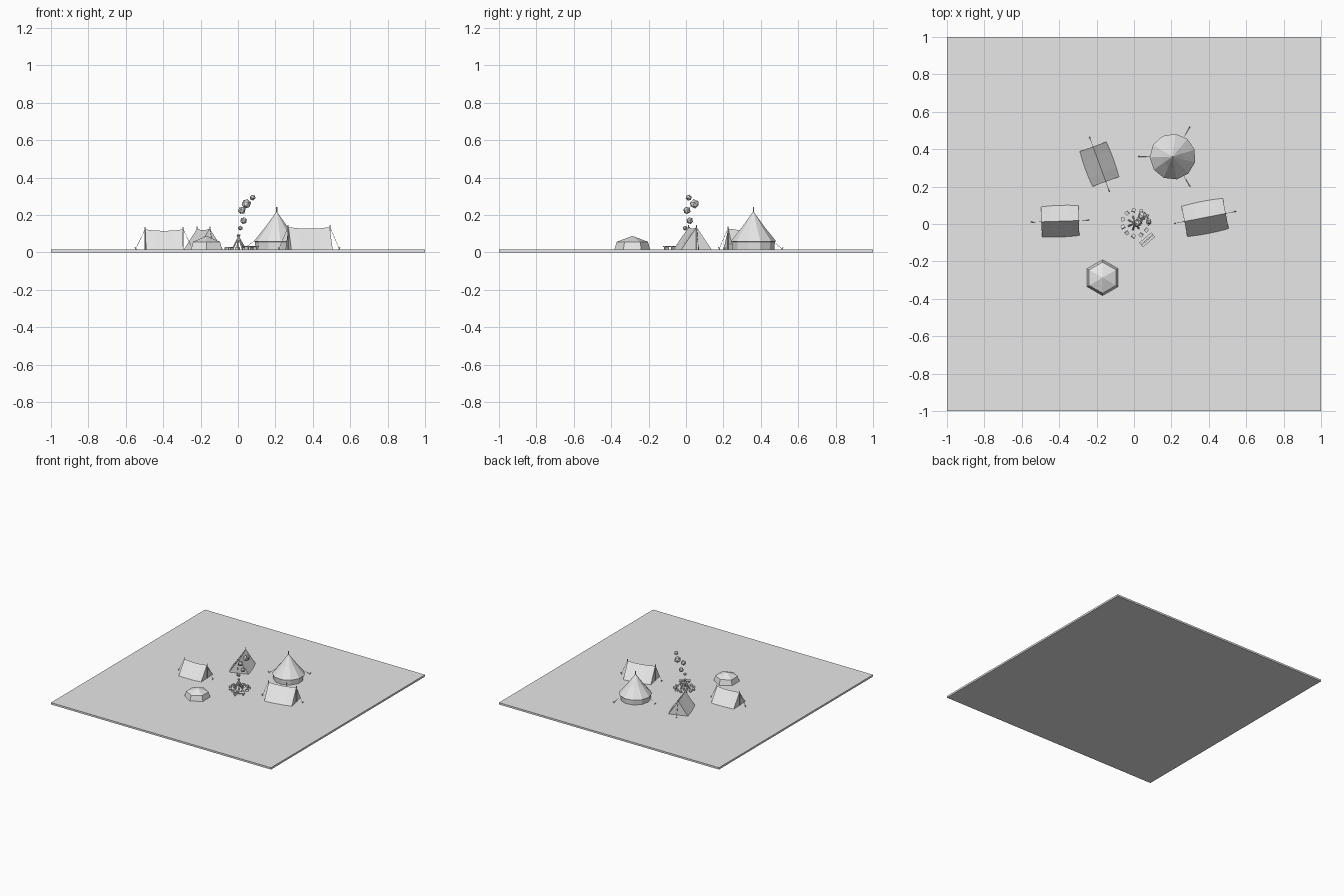
import bpy, bmesh, math, random
from mathutils import Vector, Matrix

if "Cube" in bpy.data.objects:
    bpy.data.objects.remove(bpy.data.objects["Cube"])

random.seed(4)
G = 0.015  # ground surface height
mat = bpy.data.materials.new("light grey")
mat.diffuse_color = (0.8, 0.8, 0.8, 1)
mat.use_nodes = True
mat.node_tree.nodes["Principled BSDF"].inputs["Base Color"].default_value = mat.diffuse_color


def add_object(name, bm, matrix=Matrix()):
    bmesh.ops.recalc_face_normals(bm, faces=bm.faces)
    me = bpy.data.meshes.new(name)
    bm.to_mesh(me)
    bm.free()
    me.materials.append(mat)
    ob = bpy.data.objects.new(name, me)
    ob.matrix_world = matrix
    bpy.context.collection.objects.link(ob)
    return ob


def place(x, y, z=G, deg=0):
    return Matrix.Translation((x, y, z)) @ Matrix.Rotation(math.radians(deg), 4, 'Z')


def rod(bm, a, b, r, sides=5, r2=None):
    a, b = Vector(a), Vector(b)
    d = b - a
    m = Matrix.Translation((a + b) / 2) @ d.to_track_quat('Z', 'Y').to_matrix().to_4x4()
    bmesh.ops.create_cone(bm, cap_ends=True, segments=sides, radius1=r,
                          radius2=r if r2 is None else r2, depth=d.length, matrix=m)


def box(bm, size, matrix):
    bmesh.ops.create_cube(bm, size=1, matrix=matrix @ Matrix.Diagonal((*size, 1)))


def lathe(name, profile, sides, matrix):
    """Faceted solid from (radius, height) rings, closed by the last point."""
    bm = bmesh.new()
    rings = [[bm.verts.new((r * math.cos(2 * math.pi * i / sides),
                            r * math.sin(2 * math.pi * i / sides), z))
              for i in range(sides)] for r, z in profile[:-1]]
    tip = bm.verts.new((0, 0, profile[-1][1]))
    bm.faces.new(rings[0][::-1])
    for i in range(sides):
        j = (i + 1) % sides
        for lo, hi in zip(rings, rings[1:]):
            bm.faces.new((lo[i], lo[j], hi[j], hi[i]))
        bm.faces.new((rings[-1][i], rings[-1][j], tip))
    return add_object(name, bm, matrix)


def ridge_tent(name, x, y, deg, length, width, height):
    m = place(x, y, G, deg)
    # canvas: triangular section, sagging ridge and bowed eaves
    bm = bmesh.new()
    rows = []
    for t in (-1, -0.5, 0, 0.5, 1):
        u = 1 - t * t
        w = width / 2 + 0.005 * u
        rows.append([bm.verts.new(p) for p in ((t * length / 2, -w, 0),
                     (t * length / 2, 0, height - 0.008 * u), (t * length / 2, w, 0))])
    for a, b in zip(rows, rows[1:]):
        for i in range(3):
            j = (i + 1) % 3
            bm.faces.new((a[i], a[j], b[j], b[i]))
    bm.faces.new(rows[0])
    bm.faces.new(rows[-1])
    bmesh.ops.dissolve_limit(bm, angle_limit=0.002, verts=bm.verts, edges=bm.edges)
    add_object(name + "_canvas", bm, m)
    # end poles, guy ropes and pegs
    bm = bmesh.new()
    for s in (-1, 1):
        e = s * (length / 2 + 0.002)
        rod(bm, (e, 0, 0), (e, 0, height + 0.012), 0.003)
        rod(bm, (e, 0, height), (e + s * 0.05, 0, 0.004), 0.001, 4)
        rod(bm, (e + s * 0.046, 0, 0), (e + s * 0.054, 0, 0.012), 0.0025, 4)
    add_object(name + "_poles_and_ropes", bm, m)


# ground slab
bm = bmesh.new()
box(bm, (2, 2, G), Matrix.Translation((0, 0, G / 2)))
add_object("ground_slab", bm)

# three ridge tents
ridge_tent("left_tent", -0.395, 0.015, 2, 0.2, 0.16, 0.108)
ridge_tent("right_tent", 0.38, 0.035, 11, 0.225, 0.165, 0.12)
ridge_tent("back_tent", -0.185, 0.32, 110, 0.2, 0.15, 0.112)

# bell tent with centre pole and three guy ropes
bell = place(0.207, 0.36, G, 18)
lathe("bell_tent", [(0.113, 0), (0.116, 0.042), (0.123, 0.044), (0.06, 0.122),
                    (0, 0.205)], 11, bell)
bm = bmesh.new()
rod(bm, (0, 0, 0.19), (0, 0, 0.228), 0.003)
for a in (60, 180, 300):
    c, s = math.cos(math.radians(a)), math.sin(math.radians(a))
    rod(bm, (0.12 * c, 0.12 * s, 0.046), (0.178 * c, 0.178 * s, 0.004), 0.001, 4)
    rod(bm, (0.174 * c, 0.174 * s, 0), (0.184 * c, 0.184 * s, 0.012), 0.0025, 4)
add_object("bell_tent_pole_and_ropes", bm, place(0.207, 0.36))

# small hexagonal dome tent
lathe("dome_tent", [(0.096, 0), (0.083, 0.042), (0, 0.073)], 6, place(-0.168, -0.287, G, 30))

# campfire logs leaning together
bm = bmesh.new()
for i in range(7):
    a = 2 * math.pi * i / 7
    c, s = math.cos(a), math.sin(a)
    rod(bm, (0.036 * c, 0.036 * s, 0.002), (-0.008 * c, -0.008 * s, 0.08), 0.005, 6, 0.004)
add_object("campfire_logs", bm, place(0.003, 0.005))

# ring of stones
bm = bmesh.new()
for i in range(11):
    a = 2 * math.pi * i / 11
    m = Matrix.Translation((0.07 * math.cos(a), 0.07 * math.sin(a), 0.006))
    m = m @ Matrix.Rotation(random.uniform(0, 3), 4, 'Z') @ Matrix.Rotation(random.uniform(-.3, .3), 4, 'X')
    box(bm, (0.02, 0.017, 0.014), m)
add_object("fire_ring_stones", bm, place(0.008, 0.005))

# drifting smoke puffs
bm = bmesh.new()
for x, y, z, r in ((0.012, -0.005, 0.13, 0.013), (0.03, 0.02, 0.17, 0.019),
                   (0.02, 0.005, 0.225, 0.021), (0.045, 0.045, 0.26, 0.026),
                   (0.078, 0.015, 0.293, 0.017)):
    m = Matrix.Translation((x, y, z)) @ Matrix.Rotation(random.uniform(0, 3), 4, (1, 1, 0.4))
    bmesh.ops.create_icosphere(bm, subdivisions=1, radius=r, matrix=m)
add_object("smoke_puffs", bm)

# plank bench beside the fire
bm = bmesh.new()
for v in (-0.0085, 0.0085):
    box(bm, (0.085, 0.014, 0.005), Matrix.Translation((0, v, 0.016)))
for u in (-0.03, 0.03):
    box(bm, (0.008, 0.03, 0.0135), Matrix.Translation((u, 0, 0.00675)))
add_object("plank_bench", bm, place(0.07, -0.085, G, 40))
